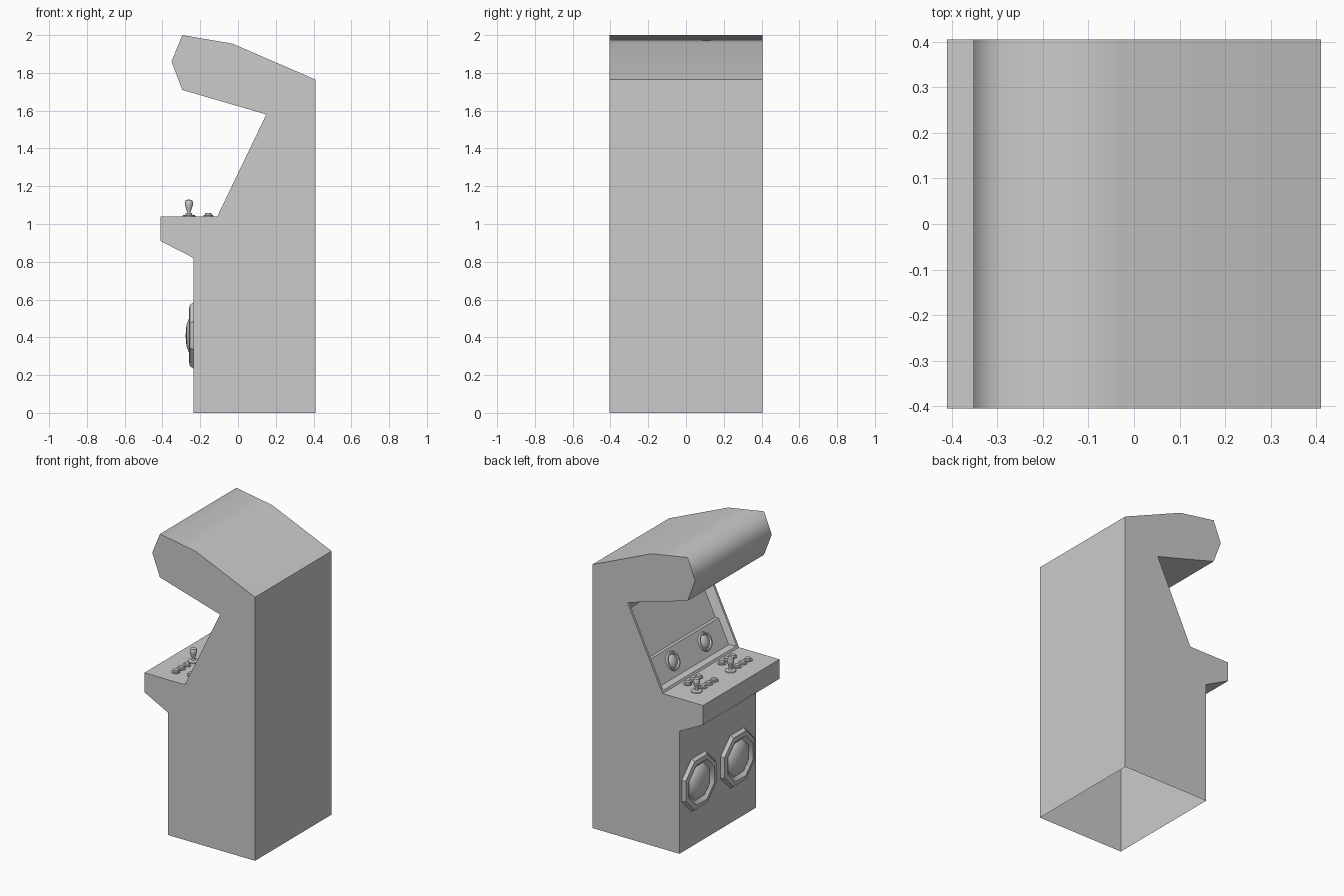
import bpy, bmesh, math
from mathutils import Vector

if "Cube" in bpy.data.objects:
    bpy.data.objects.remove(bpy.data.objects["Cube"])

HALF_W = 0.405
A, B = Vector((-0.11, 0, 1.04)), Vector((0.15, 0, 1.58))   # sloped monitor face
SLOPE = (B - A).normalized()
NORMAL = Vector((-SLOPE.z, 0, SLOPE.x))


def finish(bm, name):
    mesh = bpy.data.meshes.new(name)
    bm.to_mesh(mesh)
    bm.free()
    ob = bpy.data.objects.new(name, mesh)
    bpy.context.collection.objects.link(ob)
    return ob


def lathe(name, profile, segments, loc, tilt=0.0, angle=35):
    """Turn (radius, height) points round local z; tilt leans the axis towards x."""
    bm = bmesh.new()
    rings = []
    for r, h in profile:
        if r == 0:
            rings.append([bm.verts.new((0, 0, h))] * segments)
        else:
            steps = [2 * math.pi * (i + 0.5) / segments for i in range(segments)]
            rings.append([bm.verts.new((r * math.cos(a), r * math.sin(a), h)) for a in steps])
    for lo, hi in zip(rings, rings[1:]):
        for i in range(segments):
            j = (i + 1) % segments
            corners = list(dict.fromkeys((lo[i], lo[j], hi[j], hi[i])))
            bm.faces.new(corners)
    bmesh.ops.recalc_face_normals(bm, faces=bm.faces)
    ob = finish(bm, name)
    ob.location, ob.rotation_euler = loc, (0, tilt, 0)
    bpy.ops.object.select_all(action='DESELECT')
    ob.select_set(True)
    bpy.context.view_layer.objects.active = ob
    bpy.ops.object.shade_smooth_by_angle(angle=math.radians(angle))
    return ob


# Cabinet shell: side profile extruded across the width, open underneath
side = [(-0.235, 0), (-0.235, 0.82), (-0.41, 0.91), (-0.41, 1.04), (A.x, A.z), (B.x, B.z),
        (-0.295, 1.71), (-0.352, 1.86), (-0.295, 2.0), (-0.03, 1.955), (0.41, 1.765), (0.41, 0)]
bm = bmesh.new()
end = bm.faces.new([bm.verts.new((x, -HALF_W, z)) for x, z in side])
ext = bmesh.ops.extrude_face_region(bm, geom=[end])
bmesh.ops.translate(bm, vec=(0, 2 * HALF_W, 0),
                    verts=[g for g in ext['geom'] if isinstance(g, bmesh.types.BMVert)])
bmesh.ops.recalc_face_normals(bm, faces=bm.faces)
bmesh.ops.delete(bm, geom=[f for f in bm.faces if f.normal.z < -0.99], context='FACES_ONLY')

# Overhanging hood is softly shaded along its rounded front
for f in bm.faces:
    f.smooth = True
for e in bm.edges:
    mid = (e.verts[0].co + e.verts[1].co) / 2
    e.smooth = abs(mid.y) < 0.01 and mid.x < 0 and mid.z > 1.8

# Monitor recess: rim, sloping walls, then a speaker panel below a sunken screen
face = min(bm.faces, key=lambda f: (f.calc_center_median() - (A + B) / 2).length)
bmesh.ops.inset_region(bm, faces=[face], thickness=0.022, depth=0)
bmesh.ops.inset_region(bm, faces=[face], thickness=0.033, depth=-0.036)
cut = A + SLOPE * 0.215
bmesh.ops.bisect_plane(bm, geom=[face, *face.edges, *face.verts], plane_co=cut, plane_no=SLOPE)
target = A + SLOPE * 0.38 - NORMAL * 0.036
screen = min(bm.faces, key=lambda f: (f.calc_center_median() - target).length)
bmesh.ops.inset_region(bm, faces=[screen], thickness=0.015, depth=-0.012)
for e in bm.edges:
    if len(e.link_faces) == 2 and e.calc_face_angle(0) > 0.1:
        mid = (e.verts[0].co + e.verts[1].co) / 2
        if mid.z < 1.75:
            e.smooth = False
finish(bm, "cabinet")

# Speakers: octagonal large pair on the front, small round pair under the screen
big = [(0.19, 0), (0.175, 0.02), (0.145, 0.025), (0.12, 0.006), (0.115, 0.012),
       (0.095, 0.026), (0.065, 0.037), (0.03, 0.041), (0, 0.042)]
small = [(0.062, 0), (0.058, 0.012), (0.048, 0.012), (0.042, 0.003),
         (0.03, 0.01), (0.015, 0.014), (0, 0.015)]
lean = math.atan2(NORMAL.x, NORMAL.z)
panel = A + SLOPE * 0.133 - NORMAL * 0.036
for tag, s in (("left", -1), ("right", 1)):
    lathe(f"front_speaker_{tag}", big, 8, (-0.235, 0.205 * s, 0.41), -math.pi / 2, 30)
    lathe(f"screen_speaker_{tag}", small, 16, (panel.x, 0.17 * s, panel.z), lean)

# Controls: one joystick and six buttons for each of two players
stick = [(0.036, 0), (0.034, 0.008), (0.012, 0.012), (0.009, 0.022), (0.013, 0.035),
         (0.021, 0.06), (0.023, 0.075), (0.018, 0.088), (0, 0.092)]
button = [(0.027, 0), (0.027, 0.008), (0.019, 0.01), (0.017, 0.019), (0, 0.021)]
for player, y in enumerate((0.26, -0.10), 1):
    lathe(f"joystick_{player}", stick, 12, (-0.26, y, 1.038))
    for row, (x, first) in enumerate(((-0.26, 0.07), (-0.157, 0.055))):
        for i in range(3):
            lathe(f"button_{player}_{row}_{i}", button, 12, (x, y - first - 0.058 * i, 1.038))
